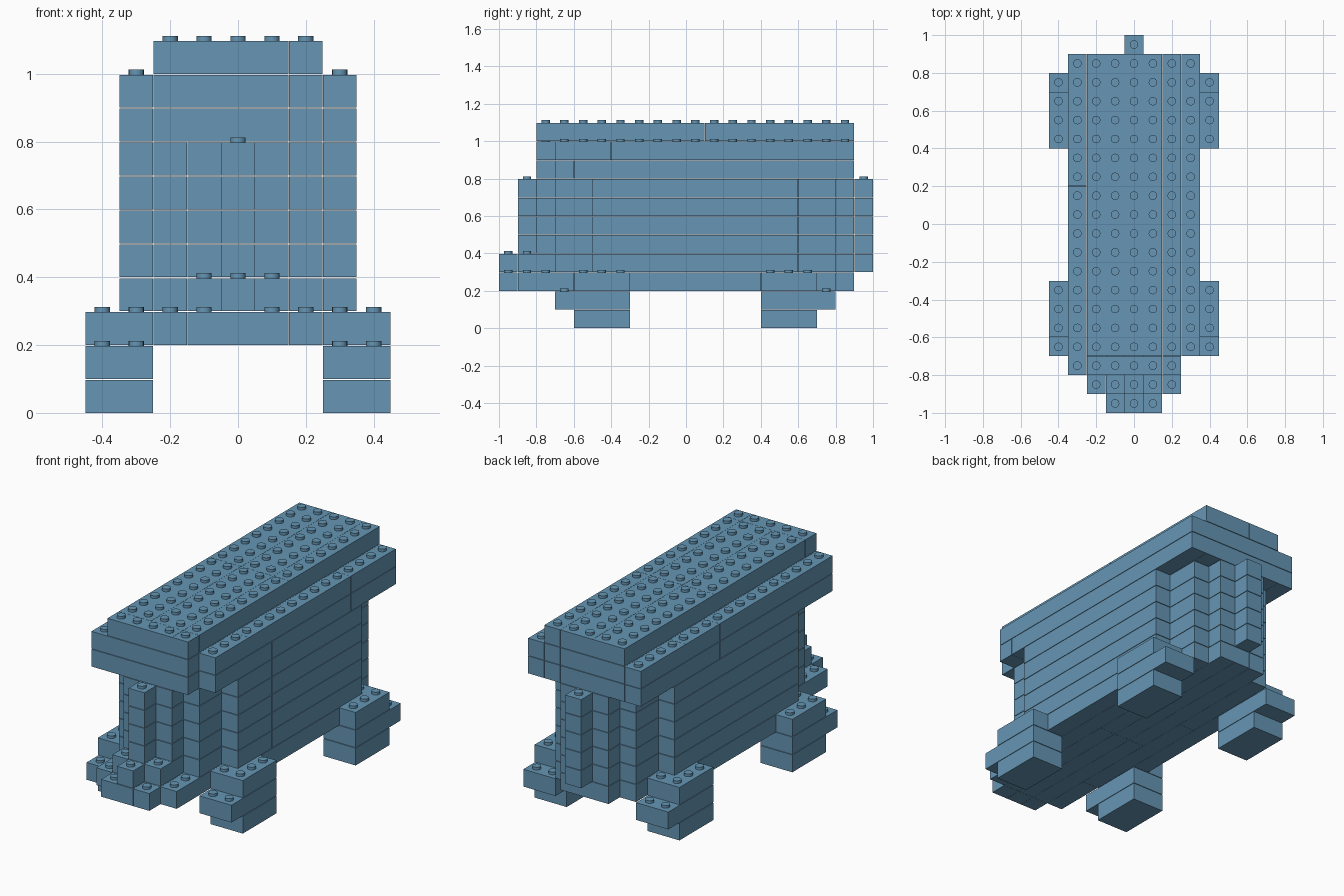
import bpy
import bmesh
from mathutils import Matrix

cube = bpy.data.objects.get("Cube")
if cube:
    bpy.data.objects.remove(cube)

U = 0.1            # one stud module
GAP = 0.001        # joint between bricks
HEIGHT = 0.097     # brick height inside a module
STUD_R, STUD_H = 0.0225, 0.015

blue = bpy.data.materials.new("brick blue")
blue.use_nodes = True
colour = (0.133, 0.305, 0.456, 1)
blue.diffuse_color = colour
blue.node_tree.nodes["Principled BSDF"].inputs["Base Color"].default_value = colour

parts = {}         # part name -> list of bricks (x0, x1, y0, y1, layer)


def row(part, x0, x1, ys, layers, mirror=False):
    """A run of bricks from x0 to x1, split at the given y joints."""
    for k in layers:
        for a, b in zip(ys, ys[1:]):
            parts.setdefault(part, []).append((x0, x1, a, b, k))
            if mirror:
                parts[part].append((-x1, -x0, a, b, k))


# Feet: short sole, longer course above it, then a step back
for part, sole, toe in (("front_feet", (-6, -3), (-7, -3)),
                        ("back_feet", (4, 7), (4, 8))):
    row(part, 2.5, 4.5, sole, [0], True)
    row(part, 2.5, 4.5, toe, [1], True)
    row(part, 2.5, 4.5, sole, [2], True)

# Base plate with stepped ends
row("base", -0.5, 0.5, (-10, -9, -1, 9), [2])
row("base", 0.5, 1.5, (-10, -9, -1, 9), [2], True)
row("base", 1.5, 2.5, (-9, -6, 2, 8), [2], True)
row("base", 2.5, 3.5, (-3, 4), [2], True)

# Low front steps
row("front_steps", -0.5, 0.5, (-10, -9), [3])
row("front_steps", 0.5, 1.5, (-9, -8), [3], True)

# Body walls, stepping in towards both ends
body = range(3, 8)
row("body", -0.5, 0.5, (-9, -8, 9, 10), body)
row("body", 0.5, 1.5, (-8, -7, 8, 9), body, True)
row("body", 1.5, 2.5, (-7, -5, 6, 8), body, True)
row("body", 2.5, 3.5, (-5, -2, 6), body, True)

# Overhanging eaves, two courses, with one front corner left out
eaves = (8, 9)
row("eaves", -2.5, 1.5, (-8, -7, 8, 9), eaves)
row("eaves", 1.5, 2.5, (-8, -7, 8, 9), eaves)
row("eaves", -3.5, -2.5, (-8, -4, -1, 2, 5, 9), [8])
row("eaves", -3.5, -2.5, (-8, -4, 2, 5, 9), [9])
row("eaves", 2.5, 3.5, (-7, -6, -2, 5, 9), [8])
row("eaves", 2.5, 3.5, (-7, -4, 5, 9), [9])

# Top slab
row("roof", -2.5, 1.5, (-8, -7), [10])
row("roof", 1.5, 2.5, (-8, -7), [10])
for x0, x1 in ((-2.5, -0.5), (-0.5, 1.5), (1.5, 2.5)):
    row("roof", x0, x1, (-7, 1, 9), [10])


def cells(brick):
    """Stud positions of a brick, counted in modules."""
    x0, x1, y0, y1, k = brick
    for i in range(round(x1 - x0)):
        for j in range(y0, y1):
            yield round(x0 + 0.5) + i, j, k


filled = {c for bricks in parts.values() for b in bricks for c in cells(b)}


def add_brick(bm, brick):
    x0, x1, y0, y1, k = brick
    size = ((x1 - x0) * U - GAP, (y1 - y0) * U - GAP, HEIGHT)
    centre = ((x0 + x1) * U / 2, (y0 + y1) * U / 2, k * U + HEIGHT / 2)
    bmesh.ops.create_cube(bm, size=1, matrix=Matrix.Translation(centre) @ Matrix.Diagonal((*size, 1)))
    # Studs only where nothing sits on top
    for i, j, layer in cells(brick):
        if (i, j, layer + 1) not in filled:
            top = (i * U, (j + 0.5) * U, layer * U + HEIGHT + STUD_H / 2)
            bmesh.ops.create_cone(bm, cap_ends=True, segments=16, radius1=STUD_R, radius2=STUD_R,
                                  depth=STUD_H, matrix=Matrix.Translation(top))


for name, bricks in parts.items():
    bm = bmesh.new()
    for brick in bricks:
        add_brick(bm, brick)
    mesh = bpy.data.meshes.new(name)
    bm.to_mesh(mesh)
    bm.free()
    mesh.materials.append(blue)
    obj = bpy.data.objects.new(name, mesh)
    bpy.context.collection.objects.link(obj)
    bpy.ops.object.select_all(action="DESELECT")
    obj.select_set(True)
    bpy.context.view_layer.objects.active = obj
    bpy.ops.object.shade_smooth_by_angle()
